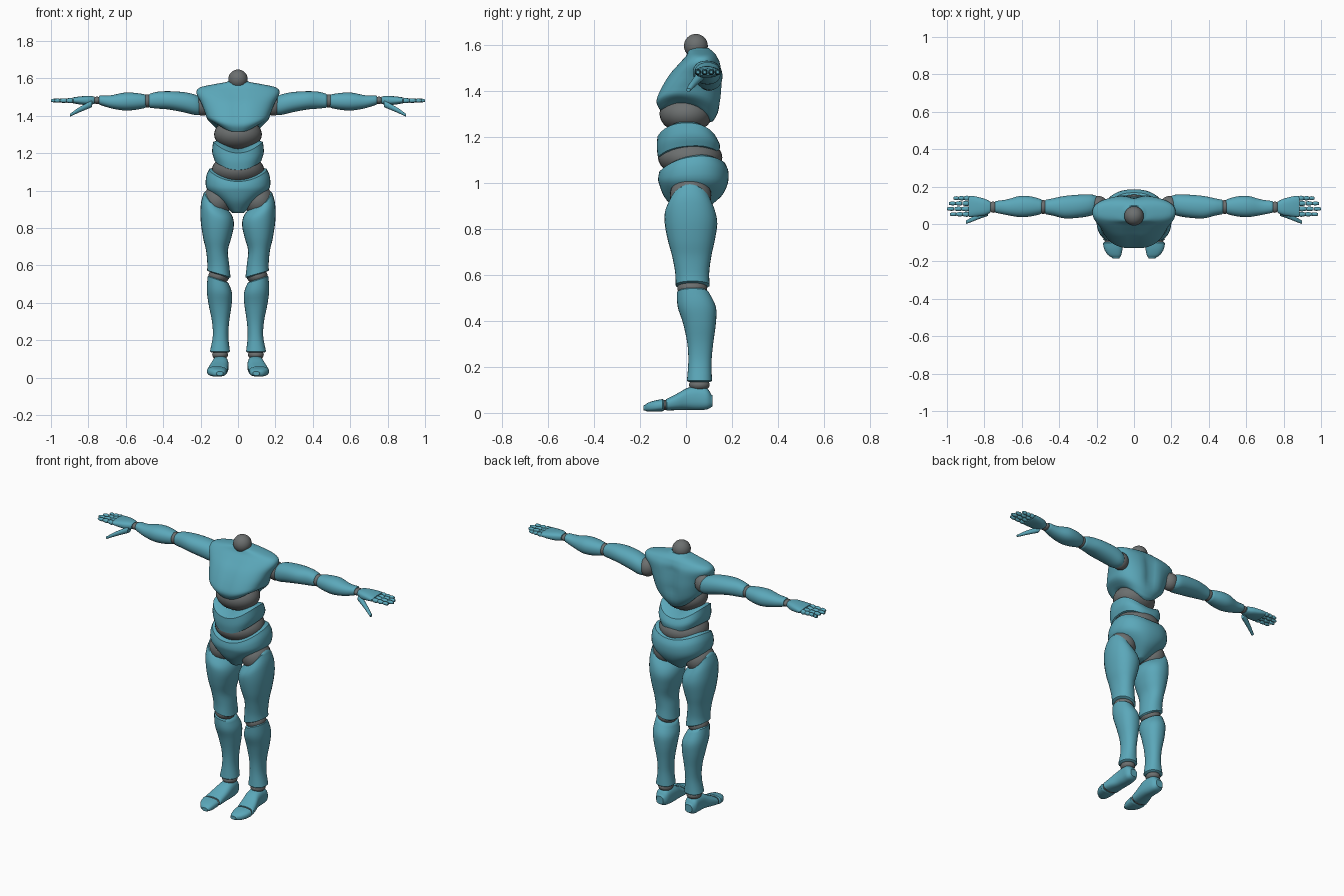
import bpy, bmesh, math

cube = bpy.data.objects.get("Cube")
if cube:
    bpy.data.objects.remove(cube, do_unlink=True)


def material(name, color):
    mat = bpy.data.materials.new(name)
    mat.use_nodes = True
    mat.diffuse_color = color
    mat.node_tree.nodes["Principled BSDF"].inputs["Base Color"].default_value = color
    return mat


TEAL = material("teal_shell", (0.105, 0.39, 0.49, 1))
GREY = material("grey_joint", (0.15, 0.16, 0.16, 1))
AXES = {"x": (0, 1, 2), "y": (1, 0, 2), "z": (2, 0, 1)}
SIDES = (("left_", 1), ("right_", -1))


def finish(bm, name, mat, angle=40):
    bmesh.ops.recalc_face_normals(bm, faces=bm.faces)
    mesh = bpy.data.meshes.new(name)
    bm.to_mesh(mesh)
    bm.free()
    mesh.materials.append(mat)
    obj = bpy.data.objects.new(name, mesh)
    bpy.context.collection.objects.link(obj)
    bpy.ops.object.select_all(action="DESELECT")
    obj.select_set(True)
    bpy.context.view_layer.objects.active = obj
    bpy.ops.object.shade_smooth_by_angle(angle=math.radians(angle))
    return obj


def smooth_rings(rings, steps):
    """Catmull-Rom interpolation of the ring parameters."""
    result = []
    last = len(rings) - 1
    for i in range(last):
        quad = zip(rings[max(i - 1, 0)], rings[i], rings[i + 1], rings[min(i + 2, last)])
        quad = list(quad)
        for k in range(steps):
            u = k / steps
            result.append([b + u * (c - a) / 2
                           + u * u * (a - 2.5 * b + 2 * c - d / 2)
                           + u ** 3 * (1.5 * (b - c) + (d - a) / 2)
                           for a, b, c, d in quad])
    return result + [list(rings[-1])]


def rounded_end(ring, inner, lip):
    """A slightly smaller ring just beyond an end, to soften its rim."""
    t, a0, a1, b0, b1, *tilt = ring
    shift = math.copysign(lip, t - inner[0])
    da, db = (a1 - a0) * 0.07, (b1 - b0) * 0.07
    return [t + shift, a0 + da, a1 - da, b0 + db, b1 - db, *tilt]


def loft(name, axis, rings, side=1, power=2.2, steps=4, count=28, lip=0.006, warp=None):
    """Skin rings (position, min a, max a, min b, max b, tilt a, tilt b, bow)."""
    rings = [tuple(r) + (0,) * (8 - len(r)) for r in rings]
    rings = smooth_rings(rings, steps)
    rings = [rounded_end(rings[0], rings[1], lip), *rings,
             rounded_end(rings[-1], rings[-2], lip)]
    bm = bmesh.new()
    loops = []
    for t, a0, a1, b0, b1, tilt_a, tilt_b, bow in rings:
        loop = []
        for k in range(count):
            ang = math.tau * k / count
            c, s = math.cos(ang), math.sin(ang)
            ca = math.copysign(abs(c) ** (2 / power), c)
            sb = math.copysign(abs(s) ** (2 / power), s)
            co = [0, 0, 0]
            values = (t + tilt_a * ca + tilt_b * sb + bow * ca * ca,
                      (a0 + a1 + ca * (a1 - a0)) / 2,
                      (b0 + b1 + sb * (b1 - b0)) / 2)
            for index, value in zip(AXES[axis], values):
                co[index] = value
            if warp:
                co = warp(*co)
            loop.append(bm.verts.new((co[0] * side, co[1], co[2])))
        loops.append(loop)
    for low, high in zip(loops, loops[1:]):
        for k in range(count):
            n = (k + 1) % count
            bm.faces.new((low[k], low[n], high[n], high[k]))
    for loop in (loops[0], loops[-1]):
        cap = bm.faces.new(loop)
        bmesh.ops.poke(bm, faces=[cap])
    return finish(bm, name, TEAL)


def ball(name, center, radii, side=1):
    bm = bmesh.new()
    bmesh.ops.create_uvsphere(bm, u_segments=28, v_segments=16, radius=1)
    for v in bm.verts:
        v.co = [c + r * p for c, r, p in zip(center, radii, v.co)]
        v.co.x *= side
    return finish(bm, name, GREY, 60)


def spine_groove(x, y, z):
    """Press a shallow channel into the middle of the back and the breastbone."""
    depth = math.exp(-(x / 0.035) ** 2)
    fade = max(0, min(1, (z - 1.3) / 0.08, (1.56 - z) / 0.06))
    return x, y + (0.008 if y < 0.04 else -0.02) * depth * fade, z


# Torso shells
loft("chest", "z", [
    (1.29, -.12, .12, -.112, .118, 0, -.022, .06),
    (1.335, -.162, .162, -.132, .146, 0, -.015, .045),
    (1.40, -.178, .178, -.116, .158, 0, 0, .02),
    (1.47, -.198, .198, -.075, .156),
    (1.52, -.222, .222, -.03, .15),
    (1.55, -.205, .205, -.002, .135),
    (1.568, -.13, .13, .008, .12),
    (1.58, -.06, .06, .012, .105)], power=2.4, count=48, warp=spine_groove)
loft("abdomen", "z", [
    (1.12, -.125, .125, -.122, .143, 0, .01, .04),
    (1.16, -.138, .138, -.127, .147, 0, .005, .045),
    (1.20, -.133, .133, -.124, .13, 0, 0, .06)], power=2.5, count=40)
loft("pelvis", "z", [
    (.885, -.035, .035, -.05, .085),
    (.94, -.095, .095, -.095, .152),
    (.995, -.165, .165, -.117, .181, 0, 0, .01),
    (1.035, -.171, .171, -.121, .184, 0, .015, .035),
    (1.068, -.155, .155, -.116, .168, 0, .02, .045)], power=2.3, count=40)

# Torso joints
ball("neck_ball", (0, .043, 1.595), (.052, .052, .052))
ball("upper_waist", (0, 0, 1.3), (.128, .115, .085))
ball("lower_waist", (0, .018, 1.11), (.14, .14, .085))

for prefix, side in SIDES:
    # Legs
    loft(prefix + "thigh", "z", [
        (.915, .07, .182, -.072, .108, .037, 0, .037),
        (.87, .032, .198, -.092, .128, .033, 0, .03),
        (.82, .022, .2, -.092, .136, .015, 0, .01),
        (.75, .035, .187, -.079, .125),
        (.68, .054, .171, -.06, .11),
        (.61, .048, .164, -.047, .101),
        (.555, .04, .165, -.045, .103, .018)], side)
    loft(prefix + "shin", "z", [
        (.522, .05, .162, -.04, .1, .018),
        (.46, .032, .167, -.036, .13, .008),
        (.39, .034, .157, -.013, .13),
        (.3, .047, .139, .006, .118),
        (.22, .052, .135, .01, .111),
        (.14, .043, .15, .004, .113)], side)
    loft(prefix + "foot", "y", [
        (.11, .07, .125, .025, .08),
        (.09, .058, .137, .015, .108),
        (.05, .052, .138, .012, .117),
        (.005, .05, .142, .013, .108),
        (-.04, .053, .155, .012, .083),
        (-.082, .056, .165, .01, .062)], side, power=2.6)
    loft(prefix + "toes", "y", [
        (-.102, .06, .166, .007, .06),
        (-.135, .062, .159, .005, .054),
        (-.165, .068, .14, .006, .044),
        (-.179, .076, .118, .01, .034)], side, power=2.6)
    ball(prefix + "hip", (.11, .02, .945), (.08, .09, .085), side)
    ball(prefix + "knee", (.102, .027, .543), (.056, .065, .045), side)
    ball(prefix + "ankle", (.096, .058, .122), (.042, .045, .028), side)
    ball(prefix + "toe_joint", (.11, -.092, .034), (.047, .025, .022), side)

    # Arms
    loft(prefix + "upper_arm", "x", [
        (.2, .06, .15, 1.405, 1.495),
        (.23, .045, .158, 1.404, 1.513),
        (.29, .034, .157, 1.418, 1.526),
        (.37, .03, .15, 1.433, 1.531),
        (.43, .044, .138, 1.438, 1.528),
        (.47, .052, .13, 1.442, 1.518)], side)
    loft(prefix + "forearm", "x", [
        (.498, .053, .133, 1.441, 1.514),
        (.55, .041, .147, 1.431, 1.522),
        (.61, .037, .15, 1.428, 1.523),
        (.68, .048, .131, 1.44, 1.509),
        (.738, .06, .123, 1.458, 1.508)], side)
    ball(prefix + "shoulder", (.19, .1, 1.455), (.05, .05, .055), side)
    ball(prefix + "elbow", (.485, .091, 1.479), (.032, .037, .035), side)
    ball(prefix + "wrist", (.753, .09, 1.482), (.022, .03, .02), side)

    # Hand
    loft(prefix + "palm", "x", [
        (.772, .058, .122, 1.462, 1.503),
        (.8, .046, .135, 1.457, 1.506),
        (.845, .04, .147, 1.46, 1.503),
        (.88, .037, .151, 1.466, 1.498)], side, power=2.6)
    loft(prefix + "thumb", "x", [
        (.785, .042, .08, 1.443, 1.482),
        (.83, .026, .056, 1.425, 1.456),
        (.865, .012, .037, 1.41, 1.435),
        (.895, .001, .02, 1.396, 1.412)], side, count=14, lip=.004)
    fingers = (("index", .052, .985), ("middle", .081, 1), ("ring", .11, .99), ("little", .138, .965))
    for finger, y, tip in fingers:
        length = (tip - .882) / 3
        for part in range(3):
            start, r = .882 + part * length, .0135 - part * .0015
            rings = [(start + length * f, y - r * w, y + r * w, 1.481 - r * w, 1.481 + r * w)
                     for f, w in ((.08, .8), (.3, 1), (.65, .92), (.93, .7))]
            loft(f"{prefix}{finger}_finger_{part + 1}", "x", rings, side,
                 steps=2, count=12, lip=length * .07)
